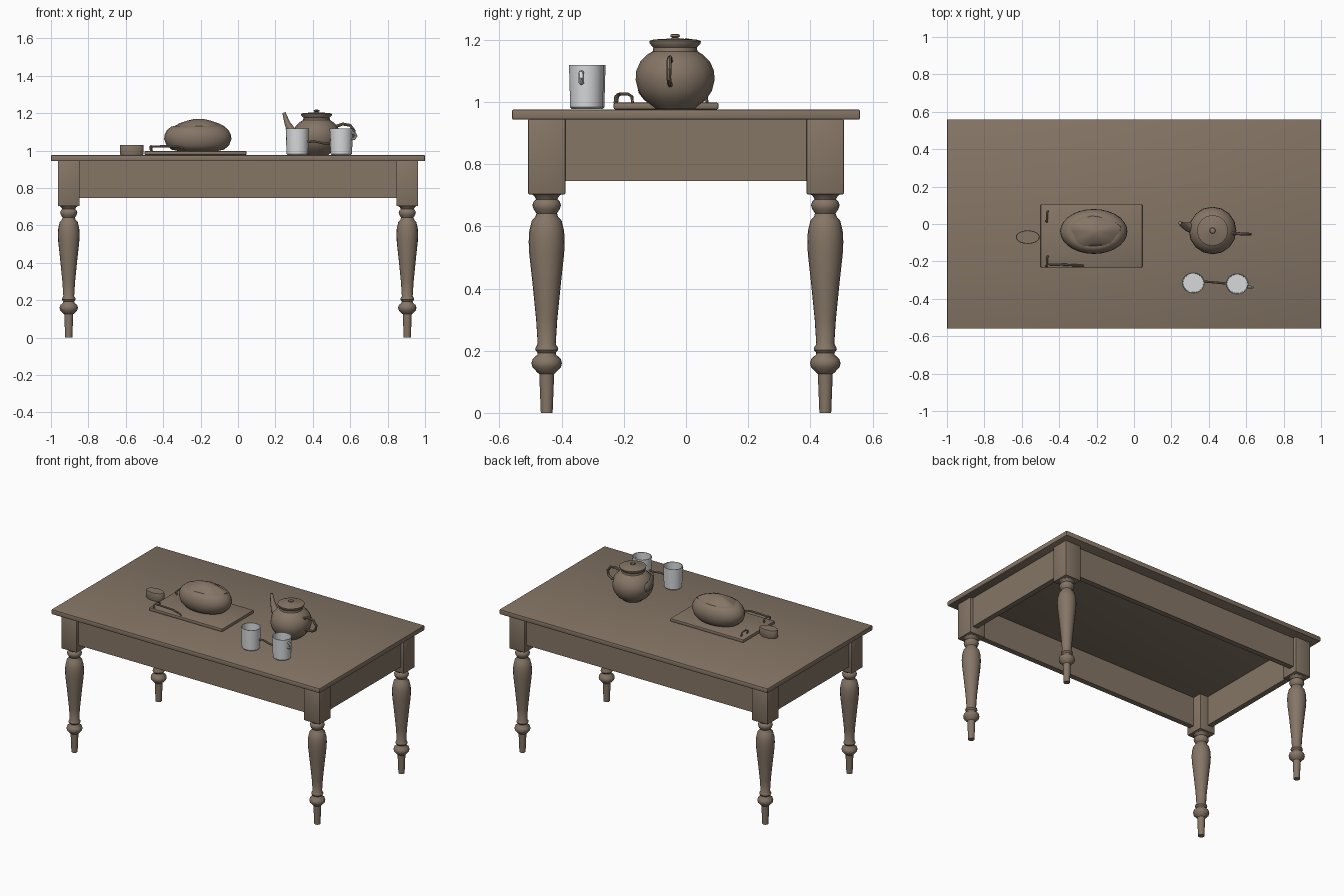
import bpy, bmesh, math
from mathutils import Vector


def material(name, c):
    m = bpy.data.materials.new(name)
    m.diffuse_color = (*c, 1)
    return m


BROWN = material("warm brown", (0.235, 0.18, 0.132))
GREY = material("pale grey", (0.68, 0.69, 0.70))


def finish(bm, name, mat, smooth=True):
    bmesh.ops.recalc_face_normals(bm, faces=bm.faces)
    me = bpy.data.meshes.new(name)
    bm.to_mesh(me)
    bm.free()
    ob = bpy.data.objects.new(name, me)
    bpy.context.collection.objects.link(ob)
    me.materials.append(mat)
    if smooth:
        bpy.ops.object.select_all(action='DESELECT')
        ob.select_set(True)
        bpy.context.view_layer.objects.active = ob
        bpy.ops.object.shade_smooth_by_angle(angle=math.radians(40))
    return ob


def box(name, lo, hi, bevel=0.0, mat=BROWN):
    bm = bmesh.new()
    bmesh.ops.create_cube(bm, size=1)
    for v in bm.verts:
        v.co = Vector([(lo[i] + hi[i]) / 2 + v.co[i] * (hi[i] - lo[i]) for i in range(3)])
    if bevel:
        bmesh.ops.bevel(bm, geom=bm.edges[:], offset=bevel, segments=2, affect='EDGES', profile=0.5)
    return finish(bm, name, mat, bool(bevel))


def lathe(name, profile, cx, cy, sides, mat=BROWN, sx=1, sy=1):
    """Revolve (radius, z) points around a vertical axis, capping the ends."""
    bm = bmesh.new()
    rings = []
    for r, z in profile:
        rings.append([bm.verts.new((cx + sx * r * math.cos(2 * math.pi * k / sides),
                                    cy + sy * r * math.sin(2 * math.pi * k / sides), z))
                      for k in range(sides)])
    for a, b in zip(rings, rings[1:]):
        for k in range(sides):
            j = (k + 1) % sides
            bm.faces.new((a[k], a[j], b[j], b[k]))
    bm.faces.new(rings[0])
    bm.faces.new(rings[-1])
    return finish(bm, name, mat)


def tube(name, pts, radii, mat=BROWN, sides=8):
    """Sweep a circle along a path with a radius per point."""
    bm = bmesh.new()
    pts = [Vector(p) for p in pts]
    rings = []
    side = None
    for i, p in enumerate(pts):
        t = (pts[min(i + 1, len(pts) - 1)] - pts[max(i - 1, 0)]).normalized()
        if side is None:
            side = t.orthogonal().normalized()
        side = (side - t * side.dot(t)).normalized()
        up = t.cross(side)
        r = radii[i] if isinstance(radii, (list, tuple)) else radii
        rings.append([bm.verts.new(p + r * (side * math.cos(2 * math.pi * k / sides)
                                            + up * math.sin(2 * math.pi * k / sides)))
                      for k in range(sides)])
    for a, b in zip(rings, rings[1:]):
        for k in range(sides):
            j = (k + 1) % sides
            bm.faces.new((a[k], a[j], b[j], b[k]))
    bm.faces.new(rings[0])
    bm.faces.new(rings[-1])
    return finish(bm, name, mat)


# Table top and aprons
box("table_top", (-1, -0.56, 0.943), (1, 0.56, 0.976), 0.006)
for s, n in ((-1, "front"), (1, "back")):
    y = s * 0.468
    box(n + "_apron", (-0.87, y - 0.018, 0.746), (0.87, y + 0.018, 0.945))
for s, n in ((-1, "left"), (1, "right")):
    x = s * 0.925
    box(n + "_apron", (x - 0.018, -0.42, 0.746), (x + 0.018, 0.42, 0.945))

# Turned legs with square blocks
LEG = [(0.019, 0), (0.024, 0.125), (0.030, 0.13), (0.046, 0.147), (0.049, 0.16),
       (0.045, 0.174), (0.030, 0.187), (0.029, 0.193), (0.037, 0.203), (0.036, 0.209),
       (0.029, 0.222), (0.034, 0.30), (0.046, 0.42), (0.056, 0.51), (0.058, 0.55),
       (0.056, 0.585), (0.048, 0.618), (0.036, 0.632), (0.033, 0.642), (0.042, 0.655),
       (0.046, 0.668), (0.042, 0.68), (0.034, 0.687), (0.040, 0.697), (0.052, 0.707)]
for sx, nx in ((-1, "left"), (1, "right")):
    for sy, ny in ((-1, "front"), (1, "back")):
        cx, cy = sx * 0.905, sy * 0.448
        lathe(f"{ny}_{nx}_leg", LEG, cx, cy, 20)
        box(f"{ny}_{nx}_leg_block", (cx - 0.058, cy - 0.06, 0.703), (cx + 0.058, cy + 0.06, 0.945), 0.004)

# Cutting board, wire handles and the knife lying along it
box("cutting_board", (-0.50, -0.233, 0.976), (0.045, 0.105, 0.998), 0.006)
for y, n in ((-0.20, "front"), (0.04, "back")):
    tube(n + "_board_handle",
         [(-0.465, y - 0.028, 0.995), (-0.47, y - 0.026, 1.018), (-0.465, y - 0.014, 1.025),
          (-0.465, y + 0.014, 1.025), (-0.462, y + 0.026, 1.018), (-0.46, y + 0.028, 0.995)], 0.005)
tube("knife", [(-0.47, -0.215, 1.022), (-0.40, -0.216, 1.023), (-0.33, -0.22, 1.022),
               (-0.29, -0.221, 1.014), (-0.268, -0.222, 1.0)], [0.005, 0.006, 0.006, 0.005, 0.004])

# Bread loaf with a raised crust
LOAF = [(0.55, 0.997), (0.78, 1.005), (0.93, 1.028), (1.0, 1.062), (0.985, 1.085),
        (0.92, 1.108), (0.80, 1.127), (0.70, 1.132)]
lathe("loaf", LOAF, -0.215, -0.04, 28, sx=0.18, sy=0.12)
crust = lathe("loaf_crust", [(1.0, 1.115), (0.97, 1.130), (0.75, 1.146), (0.45, 1.160), (0.15, 1.170)],
              -0.21, -0.04, 22, sx=0.135, sy=0.085)
for v in crust.data.vertices:
    a = math.atan2((v.co.y + 0.04) / 0.085, (v.co.x + 0.21) / 0.135)
    w = 1 + 0.06 * math.sin(5 * a) + 0.04 * math.sin(3 * a + 1)
    v.co.x = -0.21 + (v.co.x + 0.21) * w
    v.co.y = -0.04 + (v.co.y + 0.04) * w

# Small oval dish
lathe("oval_dish", [(0.93, 0.977), (1, 0.984), (1, 1.024), (0.95, 1.030)],
      -0.568, -0.07, 20, sx=0.064, sy=0.036)

# Teapot
POT = [(0.062, 0.977), (0.070, 0.985), (0.098, 1.005), (0.118, 1.035), (0.127, 1.07),
       (0.125, 1.10), (0.112, 1.13), (0.090, 1.152), (0.072, 1.163), (0.070, 1.175),
       (0.082, 1.188), (0.083, 1.196), (0.068, 1.201), (0.016, 1.204), (0.009, 1.207),
       (0.016, 1.211), (0.014, 1.217), (0.006, 1.219)]
lathe("teapot", POT, 0.42, -0.035, 16)
tube("teapot_spout", [(0.33, -0.025, 1.07), (0.285, -0.015, 1.105), (0.262, -0.005, 1.15),
                      (0.246, 0.005, 1.202)], [0.032, 0.024, 0.015, 0.009], sides=10)
tube("teapot_handle", [(0.525, -0.05, 1.13), (0.56, -0.052, 1.142), (0.60, -0.054, 1.135),
                       (0.622, -0.055, 1.105), (0.615, -0.055, 1.075), (0.59, -0.053, 1.06),
                       (0.535, -0.05, 1.055)], 0.008)

# Hollow cups, a small ear on the right one, and a rod between them
CUP = [(0.050, 0.977), (0.056, 0.983), (0.060, 1.115), (0.060, 1.119), (0.056, 1.119),
       (0.053, 0.99)]
for cx, cy, n in ((0.317, -0.315, "left"), (0.552, -0.32, "right")):
    lathe(n + "_cup", CUP, cx, cy, 18, GREY, sx=1.03, sy=0.95)
tube("cup_ear", [(0.604, -0.335, 1.095), (0.624, -0.338, 1.092), (0.631, -0.338, 1.078),
                 (0.622, -0.338, 1.064), (0.604, -0.335, 1.062)], 0.008, GREY)
tube("rod_between_cups", [(0.375, -0.308, 1.045), (0.405, -0.31, 1.05), (0.46, -0.315, 1.038),
                          (0.497, -0.318, 1.04)], 0.006)
